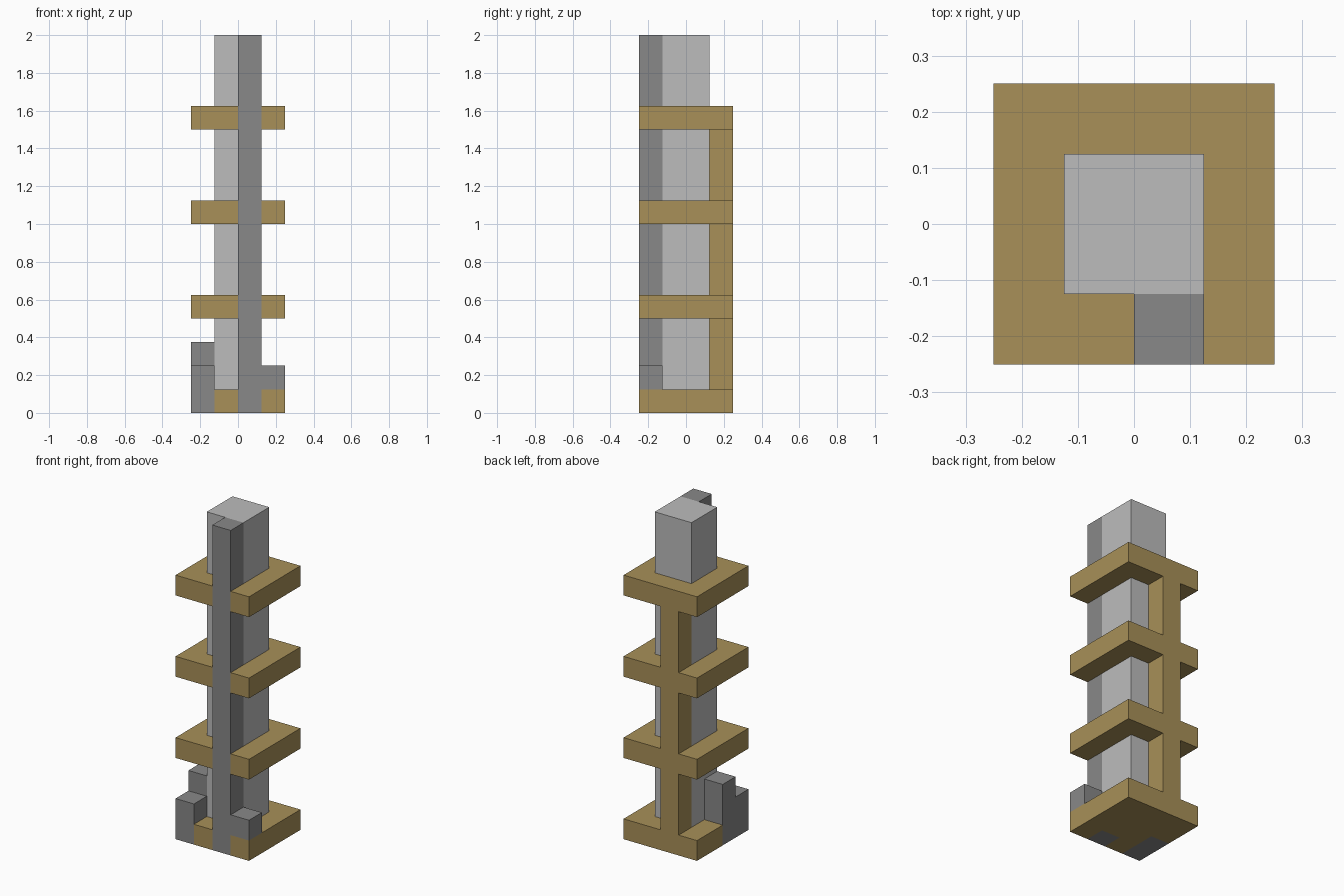
import bpy
import bmesh

if "Cube" in bpy.data.objects:
    bpy.data.objects.remove(bpy.data.objects["Cube"], do_unlink=True)

UNIT = 0.125  # one block of the 4 x 4 x 16 grid


def material(name, rgb):
    linear = [((c / 255 + 0.055) / 1.055) ** 2.4 for c in rgb] + [1.0]
    mat = bpy.data.materials.new(name)
    mat.use_nodes = True
    mat.diffuse_color = linear
    bsdf = mat.node_tree.nodes["Principled BSDF"]
    bsdf.inputs["Base Color"].default_value = linear
    bsdf.inputs["Roughness"].default_value = 0.9
    return mat


def prism(name, profile, bottom, top, mat):
    """Extrude a floor-plan outline, in blocks, from bottom to top."""
    bm = bmesh.new()
    base = bm.faces.new([bm.verts.new(((x - 2) * UNIT, (y - 2) * UNIT, bottom * UNIT))
                         for x, y in profile])
    raised = bmesh.ops.extrude_face_region(bm, geom=[base], use_keep_orig=True)
    verts = [g for g in raised["geom"] if isinstance(g, bmesh.types.BMVert)]
    bmesh.ops.translate(bm, verts=verts, vec=(0, 0, (top - bottom) * UNIT))
    bmesh.ops.recalc_face_normals(bm, faces=bm.faces)
    mesh = bpy.data.meshes.new(name)
    bm.to_mesh(mesh)
    bm.free()
    mesh.materials.append(mat)
    obj = bpy.data.objects.new(name, mesh)
    bpy.context.collection.objects.link(obj)
    return obj


def rect(x0, y0, x1, y1):
    return [(x0, y0), (x1, y0), (x1, y1), (x0, y1)]


light_stone = material("light_stone", (188, 188, 188))
dark_stone = material("dark_stone", (136, 136, 136))
wood = material("wood", (168, 144, 88))

# Central column and the full-height post on its front
prism("column", rect(1, 1, 3, 3), 1, 16, light_stone)
prism("front_post", rect(2, 0, 3, 1), 0, 16, dark_stone)

# Wooden base, notched around the stone that reaches the floor
prism("base", [(1, 0), (2, 0), (2, 1), (3, 1), (3, 0), (4, 0),
               (4, 4), (0, 4), (0, 2), (1, 2)], 0, 1, wood)

# Wooden rings around the column and post, with back post pieces between
ring = [(0, 0), (2, 0), (2, 1), (1, 1), (1, 3), (3, 3), (3, 0), (4, 0), (4, 4), (0, 4)]
floor = 1
for i, level in enumerate((4, 8, 12), 1):
    prism(f"ring_{i}", ring, level, level + 1, wood)
    prism(f"back_post_{i}", rect(1, 3, 2, 4), floor, level, wood)
    floor = level + 1

# Stone rubble at the foot
prism("corner_block", rect(0, 0, 1, 1), 0, 2, dark_stone)
prism("tall_side_block", rect(0, 1, 1, 2), 0, 3, dark_stone)
prism("small_block", rect(3, 0, 4, 1), 1, 2, dark_stone)
